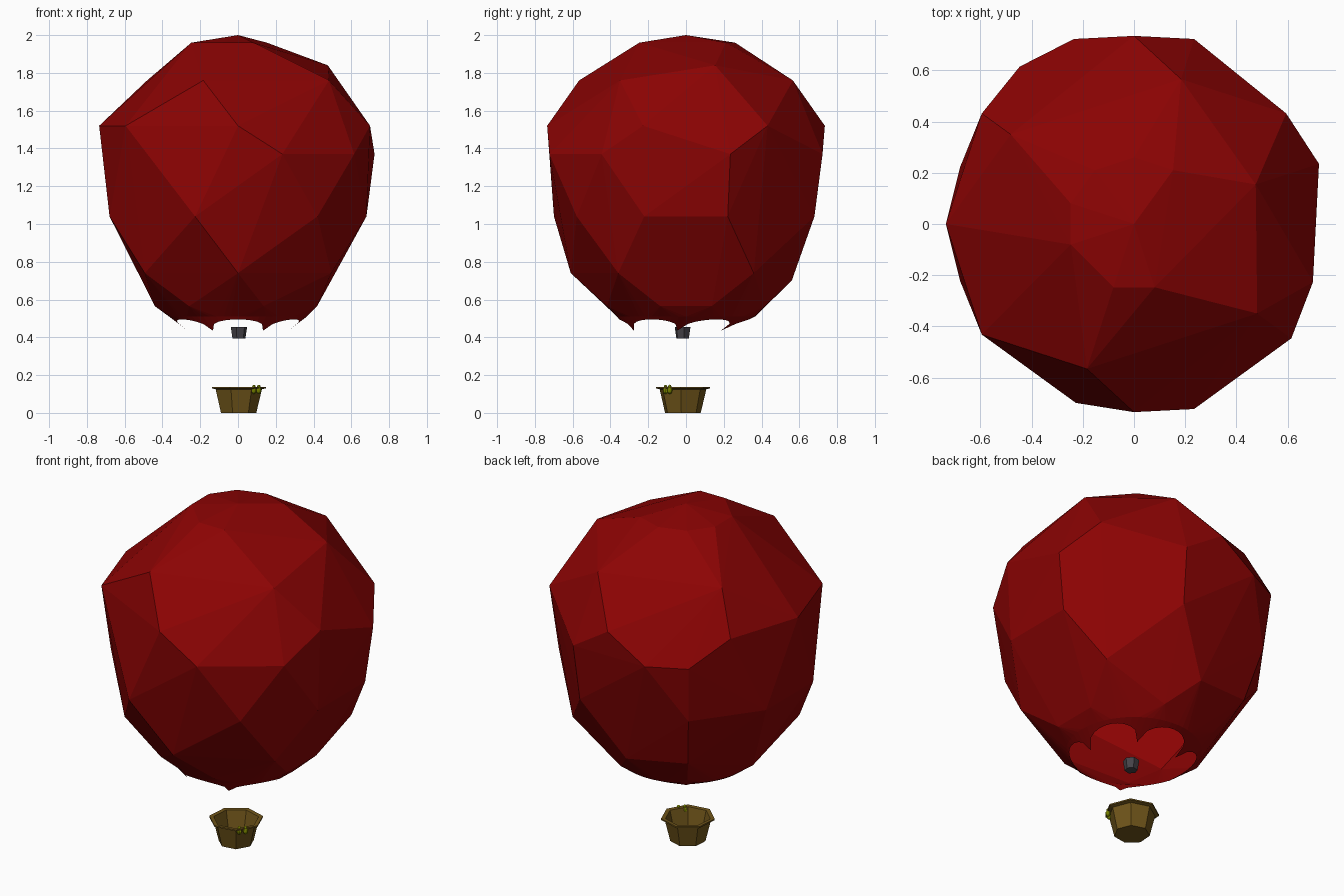
import bpy, bmesh
from math import pi, cos, sin, sqrt
from mathutils import Matrix, Vector

if "Cube" in bpy.data.objects:
    bpy.data.objects.remove(bpy.data.objects["Cube"])


def material(name, rgb):
    m = bpy.data.materials.new(name)
    m.diffuse_color = (*rgb, 1)
    m.use_nodes = True
    m.node_tree.nodes["Principled BSDF"].inputs["Base Color"].default_value = m.diffuse_color
    return m


RED = material("red_cloth", (0.26, 0.001, 0.001))
WICKER = material("wicker", (0.16, 0.09, 0.01))
IRON = material("iron", (0.06, 0.055, 0.065))
GREEN = material("green", (0.30, 0.36, 0.0))


def finish(bm, name, mat):
    me = bpy.data.meshes.new(name)
    bm.to_mesh(me)
    bm.free()
    ob = bpy.data.objects.new(name, me)
    bpy.context.collection.objects.link(ob)
    me.materials.append(mat)
    return ob


def lathe(name, profile, sides, centre, turn, mat):
    """Faceted turned shape; profile points are (radius, z)."""
    bm = bmesh.new()
    rings = []
    for r, z in profile:
        rings.append([bm.verts.new((centre[0] + r * cos(turn + 2 * pi * i / sides),
                                    centre[1] + r * sin(turn + 2 * pi * i / sides), z))
                      for i in range(sides)])
    for a, b in zip(rings, rings[1:]):
        for i in range(sides):
            j = (i + 1) % sides
            bm.faces.new((a[i], a[j], b[j], b[i]))
    bm.faces.new(rings[0][::-1])
    bm.faces.new(rings[-1])
    bmesh.ops.recalc_face_normals(bm, faces=bm.faces)
    return finish(bm, name, mat)


# Envelope: hull over chosen corners of a 20-segment balloon (z, radius, segments)
RINGS = [
    (1.96, 0.26, (3, 5, 7, 9, 11, 14, 16)),
    (1.84, 0.50, (1,)),
    (1.76, 0.595, (4, 8, 14, 18)),
    (1.52, 0.735, (2, 5, 8, 10, 12, 15, 19)),
    (1.37, 0.76, (1, 4, 6, 7, 16, 18)),
    (1.04, 0.715, (1, 4, 7, 9, 11, 17, 19)),
    (1.04, 0.735, (14,)),
    (0.74, 0.61, (2, 7, 12, 15, 18)),
    (0.70, 0.56, (5,)),
    (0.565, 0.44, (1, 4, 7, 10, 13, 16, 19)),
]
MOUTH_R, MOUTH_Z, LOBES, STEPS = 0.365, 0.51, 6, 10

bm = bmesh.new()
bm.verts.new((0, 0, 2.0))
for z, r, segs in RINGS:
    for s in segs:
        bm.verts.new((r * cos(s * pi / 10), r * sin(s * pi / 10), z))
n = LOBES * STEPS
angles = [2 * pi * i / n for i in range(n)]
for a in angles:
    bm.verts.new((MOUTH_R * cos(a), MOUTH_R * sin(a), MOUTH_Z))
bmesh.ops.convex_hull(bm, input=bm.verts[:])
bmesh.ops.delete(bm, geom=[f for f in bm.faces if all(v.co.z < MOUTH_Z + 0.01 for v in f.verts)],
                 context='FACES')

# Scalloped skirt below the mouth, its tips shifted a little to the front
top, low = [], []
for i, a in enumerate(angles):
    u = 2 * (i % STEPS) / STEPS - 1
    t = 0.2 + 0.8 * (1 - sqrt(1 - u * u))
    r, z = MOUTH_R - 0.10 * t, MOUTH_Z - 0.075 * t
    top.append(bm.verts.new((MOUTH_R * cos(a), MOUTH_R * sin(a), MOUTH_Z)))
    low.append(bm.verts.new((r * cos(a), r * sin(a) - 0.045 * t, z)))
for i in range(n):
    j = (i + 1) % n
    bm.faces.new((low[i], low[j], top[j], top[i]))
bmesh.ops.remove_doubles(bm, verts=bm.verts[:], dist=0.0005)
bmesh.ops.recalc_face_normals(bm, faces=bm.faces[:])
finish(bm, "envelope", RED)

# Burner
lathe("burner", [(0.035, 0.395), (0.044, 0.455)], 6, (0.005, -0.018), 0.2, IRON)

# Basket with thin rim and hollow inside
lathe("basket", [(0.097, 0), (0.127, 0.125), (0.148, 0.130), (0.148, 0.138),
                 (0.124, 0.136), (0.092, 0.008)], 7, (0, -0.018), -107 * pi / 180, WICKER)

# Two small green pods hooked over the rim
for k, (x, y) in enumerate(((0.084, -0.108), (0.110, -0.086))):
    bm = bmesh.new()
    for dz, r, h in ((0.119, 0.014, 0.019), (0.139, 0.009, 0.010)):
        bmesh.ops.create_uvsphere(bm, u_segments=8, v_segments=6, radius=1,
                                  matrix=Matrix.Translation(Vector((x, y, dz)))
                                  @ Matrix.Diagonal((r, r, h, 1)))
    finish(bm, f"rim_pod_{k + 1}", GREEN)
